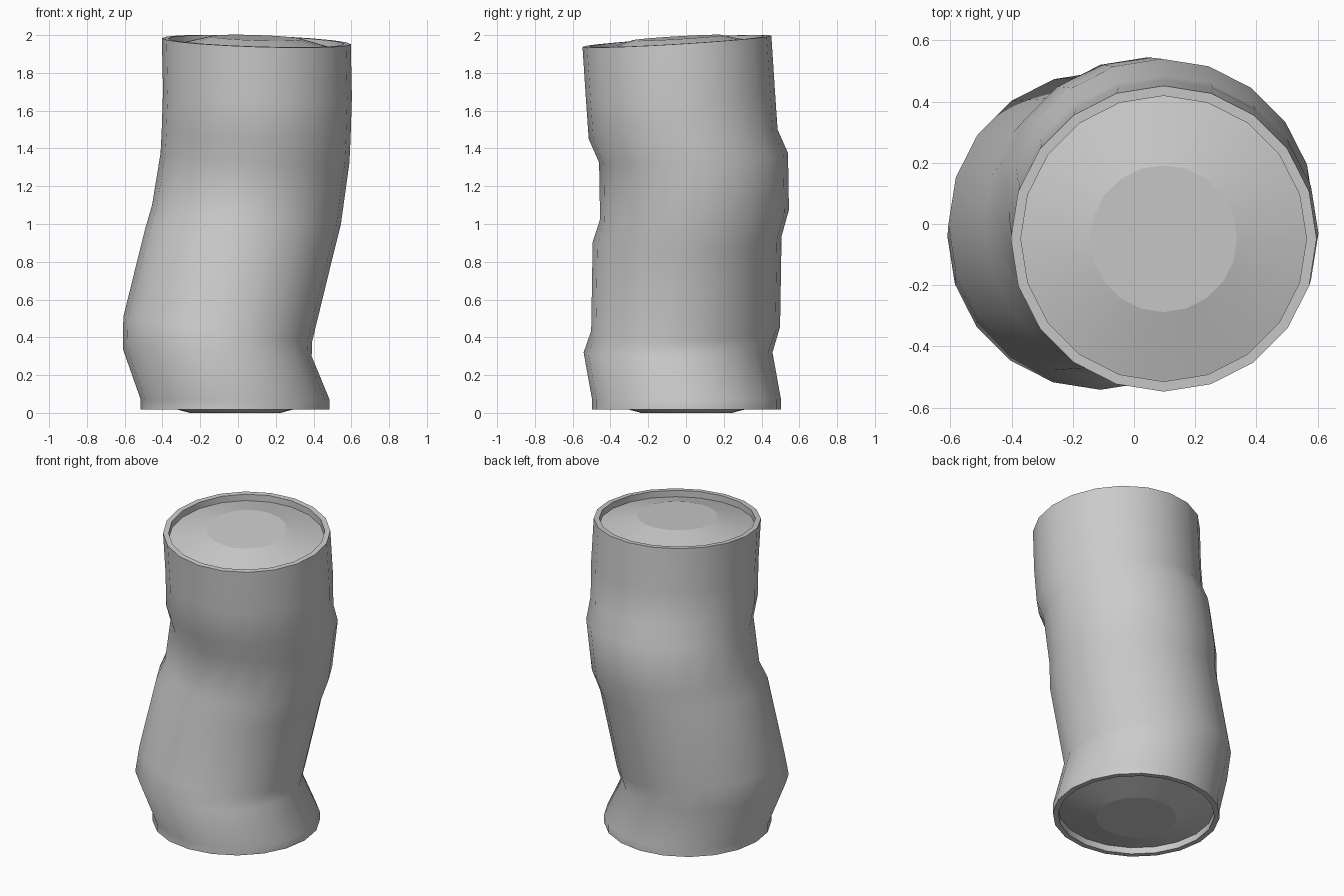
import bpy, bmesh, math
from mathutils import Vector

if "Cube" in bpy.data.objects:
    bpy.data.objects.remove(bpy.data.objects["Cube"])

SIDES = 20
R = 0.5          # outer radius
RI = 0.467       # inner radius at the rims

# centre x, y, z, z-tilt along x, z-tilt along y (at the outer radius)
RINGS = [
    (-0.015, 0.003, 0.018, 0.0, 0.0),
    (-0.015, 0.003, 0.07, 0.0, 0.0),
    (-0.11, -0.042, 0.32, -0.02, 0.0),
    (-0.107, -0.002, 0.445, -0.065, 0.01),
    (0.01, 0.006, 0.92, -0.06, 0.015),
    (0.045, 0.045, 1.05, -0.05, 0.025),
    (0.09, 0.04, 1.35, -0.025, 0.025),
    (0.096, -0.015, 1.475, -0.02, 0.025),
    (0.103, -0.03, 1.69, -0.017, 0.028),
    (0.097, -0.048, 1.968, -0.016, 0.03),
]


def ring(bm, spec, radius, lift=0.0):
    cx, cy, cz, tx, ty = spec
    out = []
    for i in range(SIDES):
        a = 2 * math.pi * i / SIDES
        c, s = math.cos(a) * radius, math.sin(a) * radius
        out.append(bm.verts.new((cx + c, cy + s, cz + lift + (tx * c + ty * s) / R)))
    return out


def loft(bm, loops):
    for a, b in zip(loops, loops[1:]):
        for i in range(SIDES):
            j = (i + 1) % SIDES
            bm.faces.new((a[i], a[j], b[j], b[i]))


def finish(bm, name, angle):
    bmesh.ops.recalc_face_normals(bm, faces=bm.faces)
    me = bpy.data.meshes.new(name)
    bm.to_mesh(me)
    bm.free()
    ob = bpy.data.objects.new(name, me)
    bpy.context.collection.objects.link(ob)
    bpy.ops.object.select_all(action='DESELECT')
    ob.select_set(True)
    bpy.context.view_layer.objects.active = ob
    bpy.ops.object.shade_smooth_by_angle(angle=math.radians(angle))
    return ob


# Crooked outer bark with a thin lip turned in at each end
bm = bmesh.new()
low, top = RINGS[0], RINGS[-1]
loops = [ring(bm, low, RI, 0.045), ring(bm, low, RI)]
loops += [ring(bm, r, R) for r in RINGS]
loops += [ring(bm, top, RI), ring(bm, top, RI, -0.045)]
loft(bm, loops)
finish(bm, "bark", 40)

# Shallow cone-shaped end grain with a flat centre, top and bottom
for name, spec, d in (("top_cap", top, 1), ("bottom_cap", low, -1)):
    bm = bmesh.new()
    outer = ring(bm, spec, RI, -0.042 * d)
    inner = ring(bm, spec, 0.24, 0.018 * d)
    loft(bm, [outer, inner])
    bm.faces.new(inner if d > 0 else inner[::-1])
    ob = finish(bm, name, 5)
    # face the cap outwards
    if ob.data.polygons[-1].normal.z * d < 0:
        ob.data.flip_normals()
